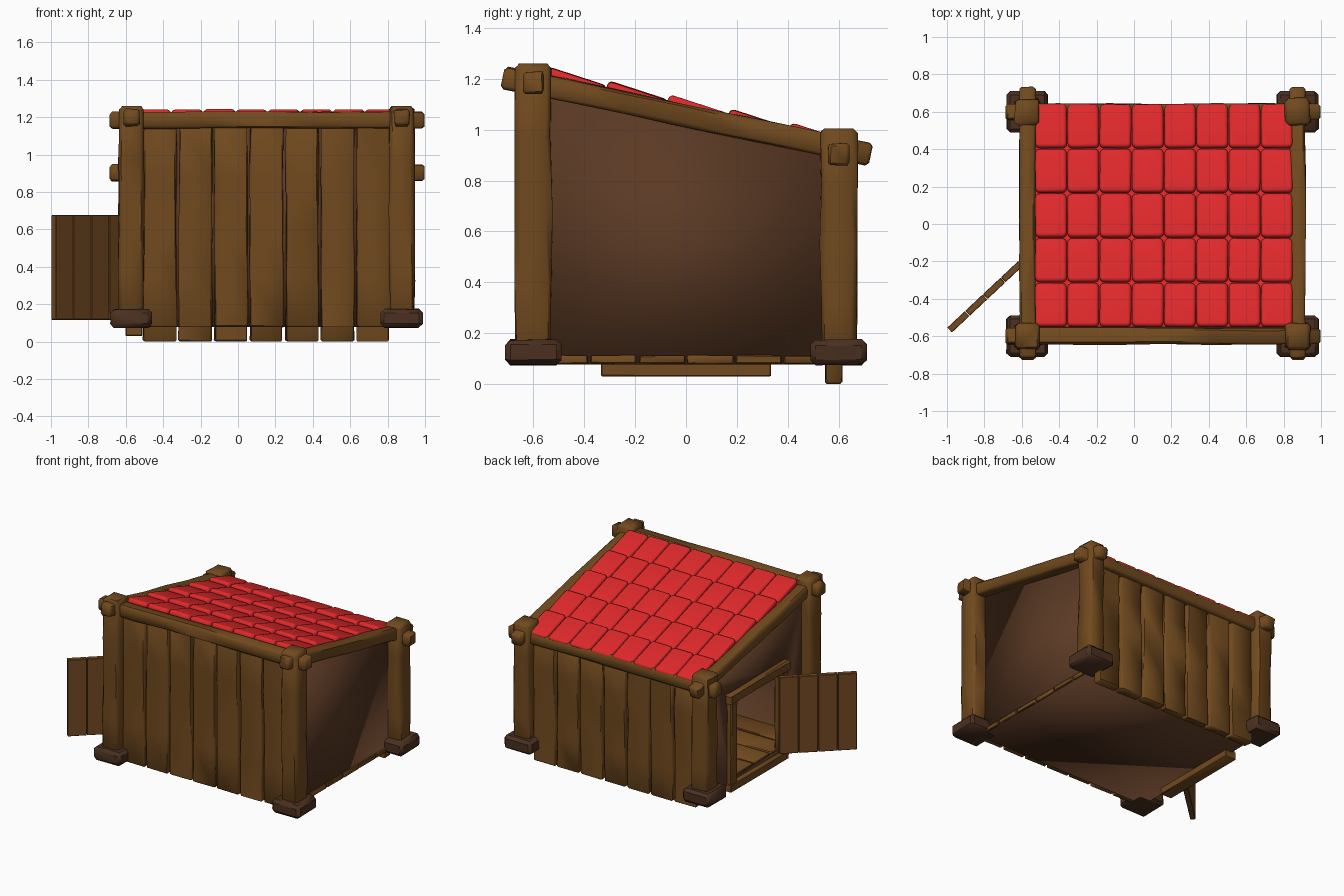
import bpy, bmesh, math, random
from mathutils import Vector, Matrix

if "Cube" in bpy.data.objects:
    bpy.data.objects.remove(bpy.data.objects["Cube"])

random.seed(4)


def material(name, rgb):
    m = bpy.data.materials.new(name)
    m.diffuse_color = (*rgb, 1)
    m.use_nodes = True
    m.node_tree.nodes["Principled BSDF"].inputs["Base Color"].default_value = m.diffuse_color
    return m


WOOD = material("warm wood", (0.165, 0.068, 0.013))
PANEL = material("dark panel", (0.105, 0.042, 0.018))
DOOR = material("door wood", (0.170, 0.067, 0.016))
FOOT = material("foot wood", (0.068, 0.029, 0.014))
RED = material("red tile", (0.74, 0.022, 0.024))


def finish(name, bm, mat, smooth=40):
    bmesh.ops.recalc_face_normals(bm, faces=bm.faces)
    me = bpy.data.meshes.new(name)
    bm.to_mesh(me)
    bm.free()
    me.materials.append(mat)
    ob = bpy.data.objects.new(name, me)
    bpy.context.collection.objects.link(ob)
    if smooth:
        bpy.ops.object.select_all(action='DESELECT')
        ob.select_set(True)
        bpy.context.view_layer.objects.active = ob
        bpy.ops.object.shade_smooth_by_angle(angle=math.radians(smooth))
    return ob


def timber(name, center, size, mat, rot=None, cuts=0, jitter=0.0, bevel=0.008, smooth=40):
    """Chamfered block, cut into rings along its longest axis and roughened."""
    bm = bmesh.new()
    bmesh.ops.create_cube(bm, size=1)
    bmesh.ops.scale(bm, vec=size, verts=bm.verts)
    if bevel:
        bmesh.ops.bevel(bm, geom=bm.edges[:], offset=bevel, segments=1, affect='EDGES')
    axis = max(range(3), key=lambda i: size[i])
    normal = Vector([1.0 if i == axis else 0.0 for i in range(3)])
    for i in range(cuts):
        p = normal * size[axis] * ((i + 1) / (cuts + 1) - 0.5)
        bmesh.ops.bisect_plane(bm, geom=bm.verts[:] + bm.edges[:] + bm.faces[:],
                               plane_co=p, plane_no=normal)
    for v in bm.verts:
        for i in range(3):
            if i != axis:
                v.co[i] += random.uniform(-jitter, jitter)
    m = Matrix.Translation(center) @ (rot or Matrix())
    bmesh.ops.transform(bm, matrix=m, verts=bm.verts)
    return finish(name, bm, mat, smooth)


def span(name, x, y, z, mat, **kw):
    """Timber given by its extents on each axis."""
    lo, hi = Vector((x[0], y[0], z[0])), Vector((x[1], y[1], z[1]))
    return timber(name, (lo + hi) / 2, hi - lo, mat, **kw)


def prism(name, yz, x0, x1, mat, smooth=0):
    """Profile in the YZ plane extruded along x."""
    bm = bmesh.new()
    face = bm.faces.new([bm.verts.new((x0, y, z)) for y, z in yz])
    ext = bmesh.ops.extrude_face_region(bm, geom=[face])
    vs = [e for e in ext['geom'] if isinstance(e, bmesh.types.BMVert)]
    bmesh.ops.translate(bm, vec=(x1 - x0, 0, 0), verts=vs)
    return finish(name, bm, mat, smooth)


def eave(y):        # top of the inner shell
    return 1.037 - 0.21 * y


def roof(y):        # line along the upper ends of the tiles
    return 1.122 - 0.23 * y


XL, XR = -0.57, 0.875
YF, YB = -0.6, 0.6

# Corner posts and their feet
for xn, x in (("left", XL), ("right", XR)):
    for yn, y, top in (("front", YF, 1.26), ("back", YB, 1.005)):
        span(f"{yn}_{xn}_post", (x - 0.067, x + 0.067), (y - 0.07, y + 0.07), (0.1, top),
             WOOD, cuts=3, jitter=0.006, bevel=0.018, smooth=50)
        span(f"{yn}_{xn}_foot", (x - 0.111, x + 0.111), (y - 0.111, y + 0.111), (0.075, 0.174),
             FOOT, jitter=0.003, bevel=0.02)

# Front and back beams run through the posts
for name, y, z in (("front_beam", YF, 1.184), ("back_beam", YB, 0.903)):
    span(name, (-0.687, 0.997), (y - 0.044, y + 0.044), (z - 0.044, z + 0.044),
         WOOD, cuts=5, jitter=0.004, bevel=0.013, smooth=50)

# Sloping side beams
tilt = Matrix.Rotation(-math.atan(0.21), 4, 'X')
for name, x in (("left_beam", XL), ("right_beam", XR)):
    timber(name, (x, 0.003, 1.054), (0.084, 1.48, 0.087), WOOD, rot=tilt,
           cuts=5, jitter=0.004, bevel=0.013, smooth=50)

# Vertical boards of the front and back walls
for i in range(7):
    x = -0.505 + 0.19 * i
    span(f"front_board_{i + 1}", (x, x + 0.176), (-0.615, -0.565), (0.078, 1.16),
         WOOD, cuts=3, jitter=0.005, smooth=50)
    span(f"back_board_{i + 1}", (x, x + 0.174), (0.55, 0.612), (0.0, 0.9),
         WOOD, cuts=3, jitter=0.005, smooth=50)

# Hollow inner shell with a doorway cut in its left wall
def shell_profile(t):
    a, b = -0.575 + t, 0.56 - t
    return [(a, 0.077 + t), (b, 0.077 + t), (b, eave(b) - t), (a, eave(a) - t)]


shell = prism("inner_shell", shell_profile(0), -0.565, 0.843, PANEL, smooth=180)
D, DT = 0.27, 0.69
door_hole = [(-D, 0.1), (D, 0.1), (D, DT), (-D, DT)]
for name, yz, x0, x1 in (("room_cutter", shell_profile(0.02), -0.545, 0.823),
                         ("door_cutter", door_hole, -0.7, -0.4)):
    cutter = prism(name, yz, x0, x1, PANEL, smooth=180)
    cutter.hide_render = True
    mod = shell.modifiers.new(name, 'BOOLEAN')
    mod.operation, mod.solver, mod.object = 'DIFFERENCE', 'EXACT', cutter
    bpy.ops.object.select_all(action='DESELECT')
    bpy.context.view_layer.objects.active = shell
    shell.select_set(True)
    bpy.ops.object.modifier_apply(modifier=name)
    bpy.data.objects.remove(cutter)

# Floor planks running from side to side
for i in range(6):
    y = -0.57 + 0.19 * i
    span(f"floor_plank_{i + 1}", (-0.555, 0.855), (y + 0.006, y + 0.184), (0.081, 0.112),
         WOOD, cuts=4, jitter=0.002, bevel=0.004)

# Door frame and sill
for name, s in (("door_jamb_front", -1), ("door_jamb_back", 1)):
    y = s * 0.295
    span(name, (-0.6, -0.53), (y - 0.035, y + 0.035), (0.07, 0.7), WOOD, cuts=2, jitter=0.004)
span("door_lintel", (-0.607, -0.525), (-0.345, 0.345), (0.675, 0.745), WOOD, cuts=2, jitter=0.004)
span("door_sill", (-0.6, -0.512), (-0.335, 0.335), (0.03, 0.088), WOOD, cuts=1, jitter=0.001,
     bevel=0.004)

# Open door made of four planks
hinge, tip = Vector((-0.605, -0.21, 0.397)), Vector((-0.987, -0.568, 0.397))
d = tip - hinge
turn = Matrix.Rotation(math.atan2(d.y, d.x), 4, 'Z')
for i in range(4):
    timber(f"door_plank_{i + 1}", hinge + d * (i + 0.5) / 4, (d.length / 4 - 0.003, 0.036, 0.56),
           DOOR, rot=turn, bevel=0.003, smooth=0)

# Roof tiles: five rows of eight, each row tipped under the next
prism("tile_underlay", [(-0.55, roof(-0.55) - 0.056), (0.63, roof(0.63) - 0.056),
                        (0.63, roof(0.63) - 0.042), (-0.55, roof(-0.55) - 0.042)],
      -0.53, 0.845, RED)
PX, PY, T = 0.1725, 0.239, 0.046
SLOPE = 0.325
bm = bmesh.new()
for r in range(5):
    y0 = -0.553 + PY * r
    for c in range(8):
        tile = bmesh.new()
        bmesh.ops.create_cube(tile, size=1)
        bmesh.ops.scale(tile, vec=(PX - 0.004, PY / math.cos(math.atan(SLOPE)) - 0.008, T),
                        verts=tile.verts)
        # round the upright corners, then the rims
        up = [e for e in tile.edges if abs(e.verts[0].co.z - e.verts[1].co.z) > T / 2]
        bmesh.ops.bevel(tile, geom=up, offset=0.024, segments=3, profile=0.5, affect='EDGES')
        rim = [e for e in tile.edges if abs(e.verts[0].co.z - e.verts[1].co.z) < T / 2]
        bmesh.ops.bevel(tile, geom=rim, offset=0.018, segments=3, profile=0.5, affect='EDGES')
        zc = roof(y0) - SLOPE * PY / 2 - T / 2 + random.uniform(-0.002, 0.002)
        m = (Matrix.Translation((-0.53 + PX * (c + 0.5), y0 + PY / 2, zc))
             @ Matrix.Rotation(random.uniform(-0.015, 0.015), 4, 'Z')
             @ Matrix.Rotation(-math.atan(SLOPE), 4, 'X'))
        bmesh.ops.transform(tile, matrix=m, verts=tile.verts)
        tmp = bpy.data.meshes.new("tile_part")
        tile.to_mesh(tmp)
        tile.free()
        bm.from_mesh(tmp)
        bpy.data.meshes.remove(tmp)
finish("roof_tiles", bm, RED, 60)
